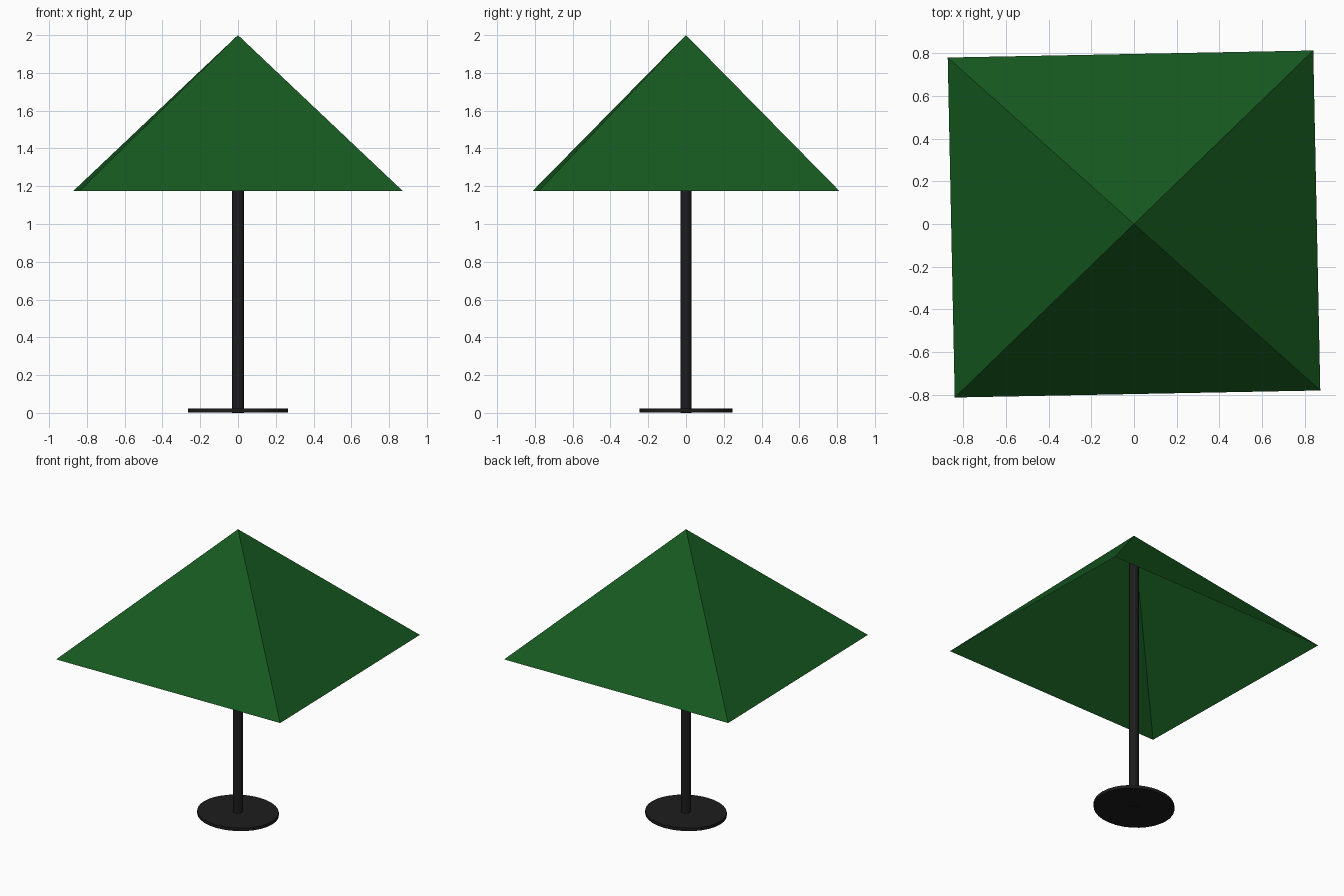
import bpy, bmesh
from mathutils import Matrix, Vector

if "Cube" in bpy.data.objects:
    bpy.data.objects.remove(bpy.data.objects["Cube"])


def material(name, rgb):
    m = bpy.data.materials.new(name)
    m.diffuse_color = (*rgb, 1)
    m.use_nodes = True
    m.node_tree.nodes["Principled BSDF"].inputs["Base Color"].default_value = m.diffuse_color
    return m


def finish(name, bm, mat):
    me = bpy.data.meshes.new(name)
    bm.to_mesh(me)
    bm.free()
    me.materials.append(mat)
    ob = bpy.data.objects.new(name, me)
    bpy.context.collection.objects.link(ob)
    return ob


def oval_cylinder(name, rx, ry, z0, z1, sides, mat):
    bm = bmesh.new()
    bmesh.ops.create_cone(bm, cap_ends=True, segments=sides,
                          radius1=1, radius2=1, depth=1)
    bmesh.ops.transform(bm, verts=bm.verts,
                        matrix=Matrix.Translation((0, 0, (z0 + z1) / 2))
                        @ Matrix.Diagonal((rx, ry, z1 - z0, 1)))
    ob = finish(name, bm, mat)
    bpy.ops.object.select_all(action='DESELECT')
    ob.select_set(True)
    bpy.context.view_layer.objects.active = ob
    bpy.ops.object.shade_smooth_by_angle()
    return ob


green = material("green_fabric", (0.008, 0.10, 0.014))
black = material("black_metal", (0.012, 0.012, 0.012))

# Canopy: open four-sided pyramid, slightly turned
bm = bmesh.new()
apex = bm.verts.new((0, 0, 2))
corners = [bm.verts.new(Vector((x, y, 1.174))) for x, y in
           ((-0.84, -0.813), (0.873, -0.78), (0.84, 0.813), (-0.873, 0.78))]
for i in range(4):
    bm.faces.new((corners[i], corners[(i + 1) % 4], apex))
finish("canopy", bm, green)

# Pole and round foot
oval_cylinder("pole", 0.032, 0.03, 0, 1.95, 24, black)
oval_cylinder("base_plate", 0.265, 0.246, 0.003, 0.024, 32, black)
